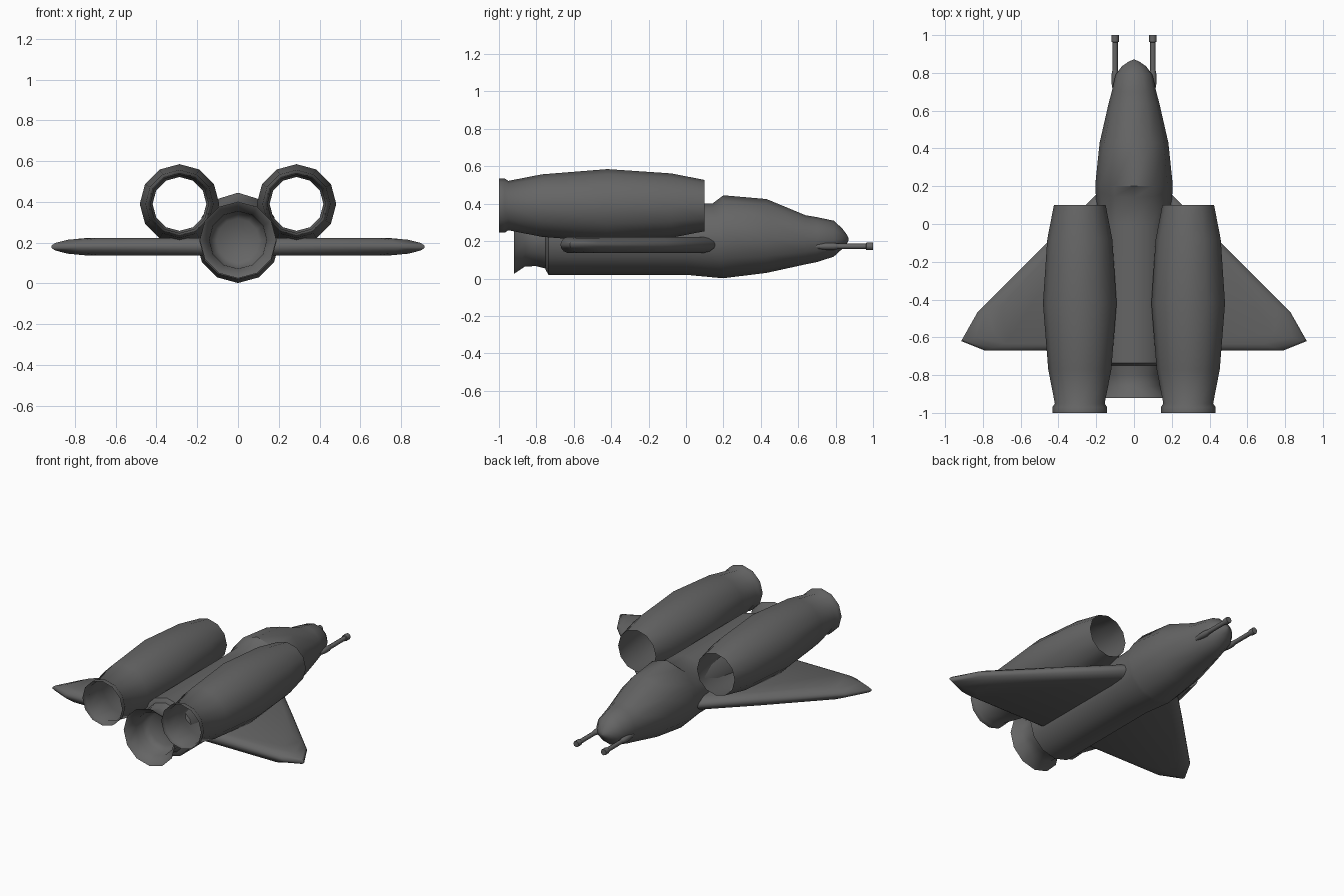
import bpy, bmesh, math
from math import sin, cos, pi

if "Cube" in bpy.data.objects:
    bpy.data.objects.remove(bpy.data.objects["Cube"])

SIDES = 12

# Dark grey hull paint
paint = bpy.data.materials.new("dark_grey")
paint.diffuse_color = (0.13, 0.13, 0.13, 1)
paint.use_nodes = True
paint.node_tree.nodes["Principled BSDF"].inputs["Base Color"].default_value = paint.diffuse_color


def finish(name, bm, angle):
    bmesh.ops.recalc_face_normals(bm, faces=bm.faces)
    me = bpy.data.meshes.new(name)
    bm.to_mesh(me)
    bm.free()
    me.materials.append(paint)
    ob = bpy.data.objects.new(name, me)
    bpy.context.collection.objects.link(ob)
    me.shade_smooth()
    me.set_sharp_from_angle(angle=math.radians(angle))
    return ob


def loft(name, sections, cx=0.0, n=SIDES, cap_start=False, cap_end=False, angle=50):
    """Skin rings along y; section = (y, half width, mid z, top z, bottom z[, sweep of the top])."""
    bm = bmesh.new()
    rings = []
    for y, w, mid, top, bot, *sweep in sections:
        ring = []
        for i in range(n):
            a = 2 * pi * i / n
            h = top - mid if cos(a) > 0 else mid - bot
            dy = sweep[0] * max(0, cos(a)) if sweep else 0
            ring.append(bm.verts.new((cx + w * sin(a), y - dy, mid + h * cos(a))))
        rings.append(ring)
    for a, b in zip(rings, rings[1:]):
        for i in range(n):
            j = (i + 1) % n
            bm.faces.new((a[i], a[j], b[j], b[i]))
    if cap_start:
        bm.faces.new(rings[0])
    if cap_end:
        bm.faces.new(rings[-1])
    return finish(name, bm, angle)


def tube(name, profile, cx, cz, **kw):
    """Round loft from (y, radius) pairs."""
    return loft(name, [(y, r, cz, cz + r, cz - r) for y, r in profile], cx, **kw)


# Fuselage with curved canopy step and blunt nose
loft("fuselage", [
    (-0.75, 0.165, 0.21, 0.375, 0.045),
    (-0.735, 0.19, 0.21, 0.40, 0.02),
    (0.0, 0.19, 0.21, 0.40, 0.02),
    (0.19, 0.205, 0.21, 0.40, 0.002, 0.05),
    (0.21, 0.205, 0.21, 0.445, 0.003, 0.01),
    (0.43, 0.182, 0.21, 0.425, 0.03),
    (0.64, 0.134, 0.21, 0.338, 0.076),
    (0.70, 0.118, 0.21, 0.328, 0.088),
    (0.79, 0.098, 0.21, 0.309, 0.117),
    (0.835, 0.064, 0.21, 0.268, 0.158),
    (0.86, 0.028, 0.21, 0.235, 0.187),
    (0.87, 0.004, 0.21, 0.214, 0.206),
], cap_start=True, cap_end=True, angle=38)

# Flared main nozzle, running inside to a closed disc
tube("main_nozzle", [(-0.73, 0.165), (-0.80, 0.147), (-0.86, 0.148), (-0.92, 0.188),
                     (-0.917, 0.182), (-0.86, 0.141), (-0.80, 0.138), (-0.77, 0.105)],
     0, 0.213, cap_end=True)

# Wing plan on the +x side: outer edge and the flat area inside it
OUTLINE = [(0.10, 0.155), (0.20, 0.155), (0.46, -0.10), (0.83, -0.47),
           (0.915, -0.62), (0.79, -0.67), (0.10, -0.67)]
INSET = [(0.10, 0.095), (0.19, 0.095), (0.43, -0.14), (0.70, -0.43),
         (0.74, -0.58), (0.68, -0.635), (0.10, -0.635)]


def wing(name, s):
    bm = bmesh.new()
    # (blend from outline to inset, height above the mid plane)
    layers = [(1, -0.043), (0.45, -0.034), (0.1, -0.018), (0, -0.006),
              (0, 0.006), (0.1, 0.018), (0.45, 0.034), (1, 0.043)]
    rings = []
    for t, dz in layers:
        rings.append([bm.verts.new((s * (o[0] + t * (i[0] - o[0])), o[1] + t * (i[1] - o[1]), 0.18 + dz))
                      for o, i in zip(OUTLINE, INSET)])
    n = len(OUTLINE)
    for a, b in zip(rings, rings[1:]):
        for i in range(n):
            j = (i + 1) % n
            bm.faces.new((a[i], a[j], b[j], b[i]))
    bm.faces.new(rings[0])
    bm.faces.new(rings[-1])
    finish(name, bm, 50)


for side, s in (("left", -1), ("right", 1)):
    wing(side + "_wing", s)

    # Open engine pod with nozzle collar
    tube(side + "_engine", [(-1.0, 0.145), (-0.97, 0.145), (-0.95, 0.132), (-0.77, 0.167),
                            (-0.42, 0.195), (-0.08, 0.172), (0.10, 0.137)],
         s * 0.287, 0.39)

    # Nose gun: fairing, barrel and muzzle
    tube(side + "_gun_fairing", [(0.66, 0.004), (0.74, 0.018), (0.79, 0.019), (0.82, 0.013)],
         s * 0.10, 0.172, n=8, cap_start=True, cap_end=True)
    tube(side + "_gun_barrel", [(0.70, 0.014), (0.962, 0.014), (0.964, 0.02), (1.0, 0.02)],
         s * 0.10, 0.172, n=8, cap_start=True, cap_end=True)
